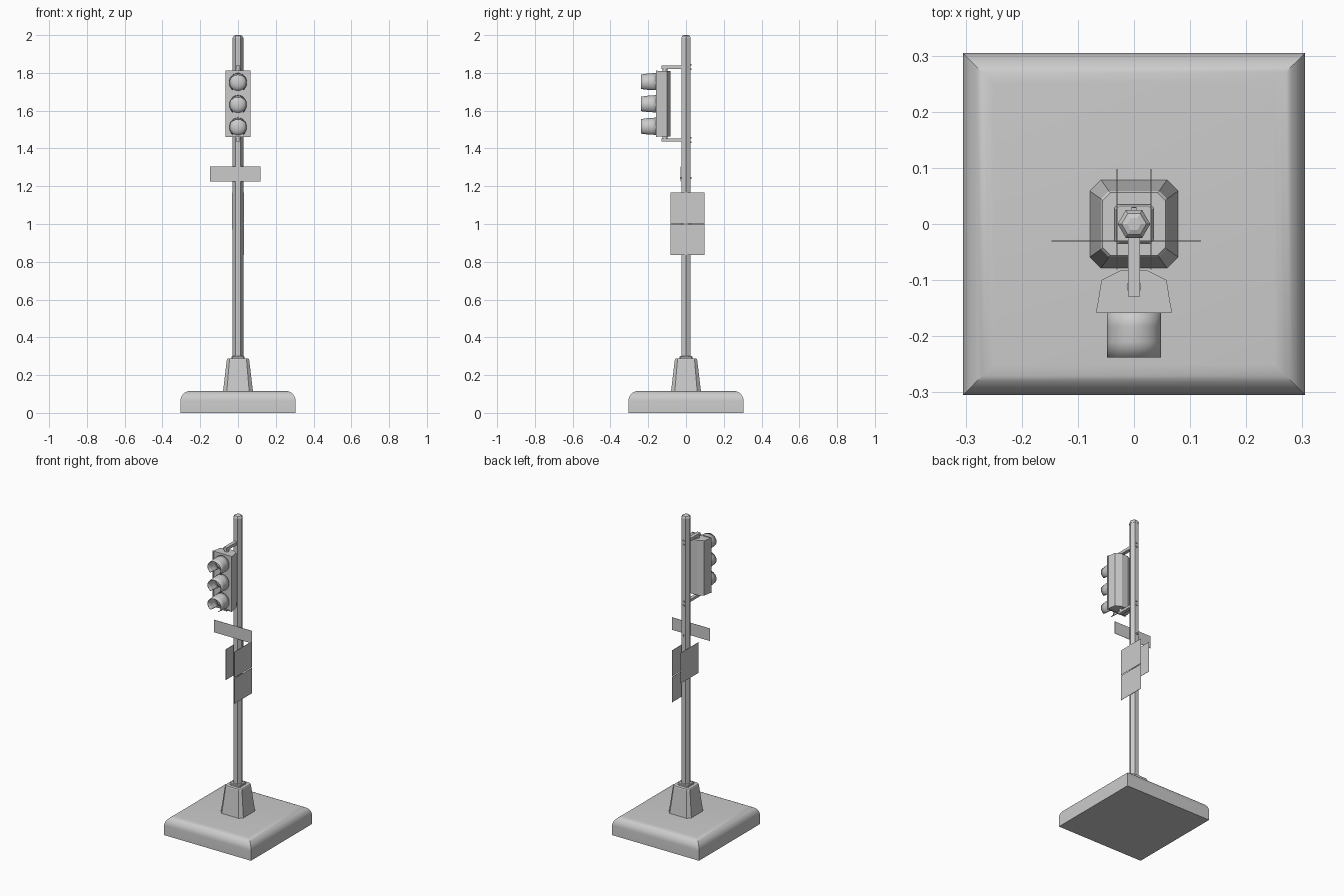
import bpy, bmesh
from math import sin, cos, pi, radians

if "Cube" in bpy.data.objects:
    bpy.data.objects.remove(bpy.data.objects["Cube"])


def loft(name, rings, smooth=False):
    """Skin a stack of matching closed rings and cap both ends."""
    bm = bmesh.new()
    vs = [[bm.verts.new(p) for p in ring] for ring in rings]
    n = len(rings[0])
    for a, b in zip(vs, vs[1:]):
        for i in range(n):
            j = (i + 1) % n
            bm.faces.new((a[i], a[j], b[j], b[i]))
    bm.faces.new(vs[0][::-1])
    bm.faces.new(vs[-1])
    bmesh.ops.recalc_face_normals(bm, faces=bm.faces)
    return finish(name, bm, smooth)


def finish(name, bm, smooth=False):
    me = bpy.data.meshes.new(name)
    bm.to_mesh(me)
    bm.free()
    ob = bpy.data.objects.new(name, me)
    bpy.context.collection.objects.link(ob)
    if smooth:
        bpy.ops.object.select_all(action='DESELECT')
        ob.select_set(True)
        bpy.context.view_layer.objects.active = ob
        bpy.ops.object.shade_smooth_by_angle(angle=radians(35))
    return ob


def square(h, z, c=0.0):
    """Square ring of half size h, with corners cut by c."""
    if not c:
        return [(-h, -h, z), (h, -h, z), (h, h, z), (-h, h, z)]
    k = h - c
    return [(-k, -h, z), (k, -h, z), (h, -k, z), (h, k, z),
            (k, h, z), (-k, h, z), (-h, k, z), (-h, -k, z)]


def ngon(r, z, n=6, x=0.0, y=0.0):
    return [(x + r * cos(2 * pi * i / n), y + r * sin(2 * pi * i / n), z) for i in range(n)]


def box(name, x0, x1, y0, y1, z0, z1):
    return loft(name, [[(x0, y0, z), (x1, y0, z), (x1, y1, z), (x0, y1, z)] for z in (z0, z1)])


# Base slab with rounded upper edge
steps = [i * pi / 16 for i in range(9)]
loft("base", [square(0.305, 0)] +
     [square(0.25 + 0.055 * cos(t), 0.062 + 0.055 * sin(t)) for t in steps], True)

# Pedestal and collar
loft("pedestal", [square(0.079, 0.115, 0.02), square(0.059, 0.283, 0.014), square(0.056, 0.288, 0.014)])
loft("collar", [square(0.035, 0.286, 0.006), square(0.035, 0.297, 0.006), square(0.032, 0.30, 0.006)])

# Hexagonal pole with a low cap
loft("pole", [ngon(0.028, 0.29), ngon(0.028, 1.982)])
loft("pole_cap", [ngon(0.029, 1.975), ngon(0.029, 1.985), ngon(0.022, 1.996), ngon(0.012, 2.0)])

# Signal housing: chamfered back, framed front
outline = [(-0.067, -0.156), (0.067, -0.156), (0.058, -0.100),
           (0.022, -0.082), (-0.022, -0.082), (-0.058, -0.100)]
loft("signal_housing", [[(x, y, z) for x, y in outline] for z in (1.462, 1.81)])
for s in (-1, 1):
    box("housing_frame_side", s * 0.064 - 0.003, s * 0.064 + 0.003, -0.159, -0.15, 1.46, 1.812)
for z in (1.46, 1.806):
    box("housing_frame_end", -0.061, 0.061, -0.159, -0.15, z, z + 0.006)

# Lenses and hooded visors, open underneath
for zc in (1.749, 1.632, 1.513):
    rings = []
    for t in (0, 0.5, 1.0, 1.35):
        r = 0.044 * cos(t)
        rings.append([(r * cos(2 * pi * i / 24), -0.154 - 0.02 * sin(t), zc + r * sin(2 * pi * i / 24))
                      for i in range(24)])
    loft("lens", rings, True)

    bm = bmesh.new()
    rows = []
    n = 24
    for k in range(4):
        f = k / 3
        rx, rz = 0.048, 0.050 - 0.008 * f * f
        row = []
        for i in range(n + 1):
            a = radians(-55 + 290 * i / n)
            row.append(bm.verts.new((rx * cos(a), -0.154 - 0.084 * f, zc + rz * sin(a))))
        rows.append(row)
    for a, b in zip(rows, rows[1:]):
        for i in range(n):
            bm.faces.new((a[i], b[i], b[i + 1], a[i + 1]))
    bmesh.ops.recalc_face_normals(bm, faces=bm.faces)
    visor = finish("visor", bm, True)
    mod = visor.modifiers.new("thickness", 'SOLIDIFY')
    mod.thickness = 0.003
    mod.offset = -1 if visor.data.polygons[n // 2].normal.z > 0 else 1

# Bracket arms with stubs into the housing and pole clamps
for z0, z1, s0, s1 in ((1.821, 1.839, 1.80, 1.825), (1.436, 1.452, 1.447, 1.47)):
    box("bracket_arm", -0.011, 0.011, -0.129, -0.018, z0, z1)
    loft("bracket_stub", [ngon(0.013, z, 12, 0, -0.112) for z in (s0, s1)], True)
    zm = (z0 + z1) / 2
    for dz in (-0.012, 0.012):
        box("clamp_bolt", -0.005, 0.005, 0.02, 0.029, zm + dz - 0.004, zm + dz + 0.004)

# Street sign across the front
box("cross_sign", -0.147, 0.119, -0.031, -0.029, 1.225, 1.304)
for s in (-1, 1):
    box("cross_sign_bolt", -0.004, 0.004, s * 0.026 - 0.004, s * 0.026 + 0.004, 1.238, 1.248)

# Side sign plates: two on the right, one on the left
for name, x, z0, z1 in (("right_upper_sign", 0.030, 1.003, 1.166),
                        ("right_lower_sign", 0.030, 0.837, 0.998),
                        ("left_sign", -0.030, 0.972, 1.166)):
    box(name, x - 0.001, x + 0.001, -0.081, 0.098, z0, z1)
